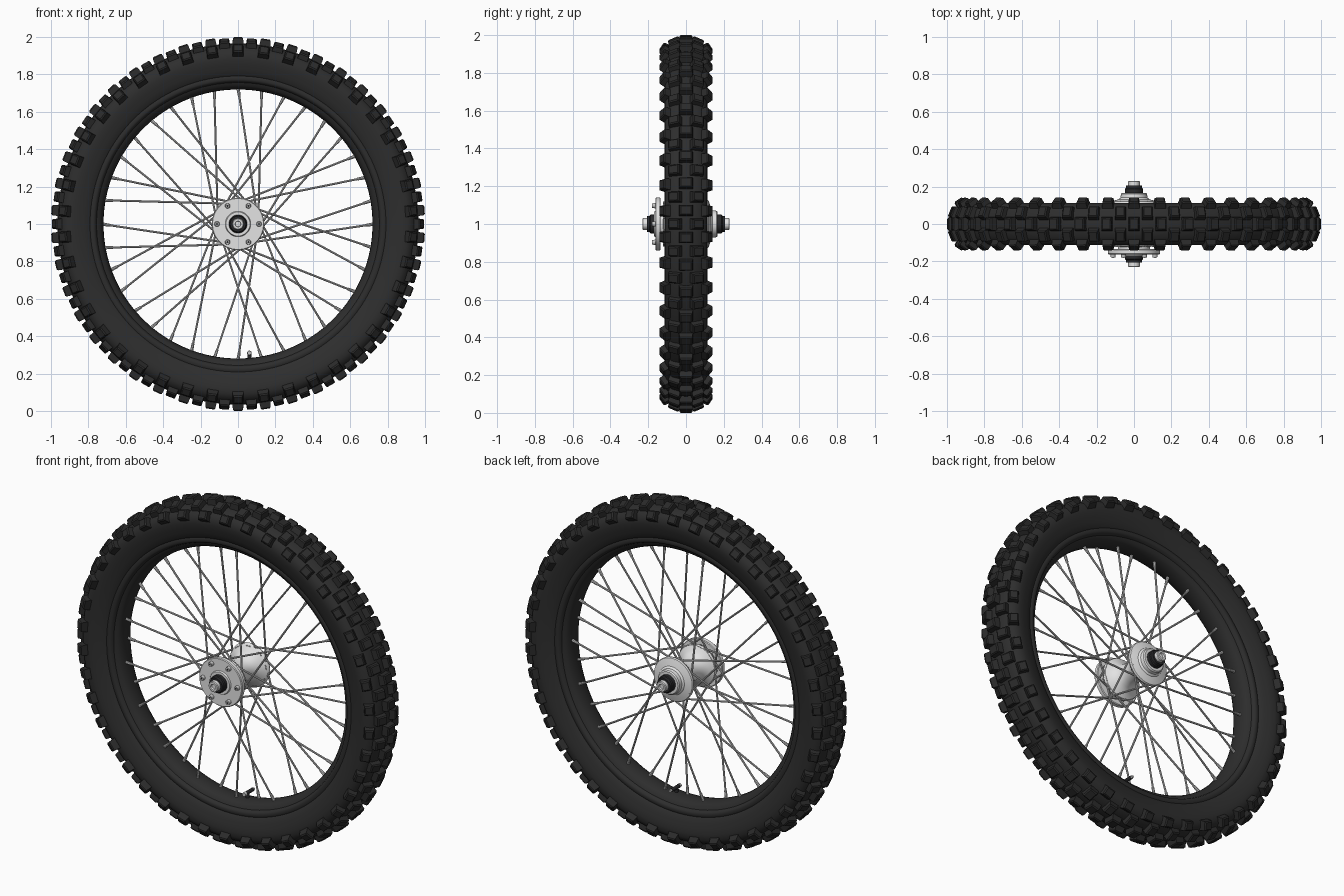
import bpy, bmesh, math
from mathutils import Matrix, Vector

if "Cube" in bpy.data.objects:
    bpy.data.objects.remove(bpy.data.objects["Cube"])

C = Vector((0, 0, 1))  # wheel centre, axle along y


def material(name, rgb):
    m = bpy.data.materials.new(name)
    m.diffuse_color = (*rgb, 1)
    m.use_nodes = True
    m.node_tree.nodes["Principled BSDF"].inputs["Base Color"].default_value = m.diffuse_color
    return m


RUBBER = material("black_rubber", (0.027, 0.027, 0.027))
KNOB = material("tread_rubber", (0.024, 0.024, 0.024))
RIM = material("rim_black", (0.026, 0.026, 0.026))
ALLOY = material("light_alloy", (0.77, 0.77, 0.77))
STEEL = material("spoke_steel", (0.56, 0.56, 0.56))
DARK = material("seal_black", (0.022, 0.022, 0.024))


def finish(name, bm, mat, angle=35):
    bmesh.ops.recalc_face_normals(bm, faces=bm.faces[:])
    me = bpy.data.meshes.new(name)
    bm.to_mesh(me)
    bm.free()
    me.materials.append(mat)
    ob = bpy.data.objects.new(name, me)
    bpy.context.collection.objects.link(ob)
    if angle:
        bpy.ops.object.select_all(action='DESELECT')
        ob.select_set(True)
        bpy.context.view_layer.objects.active = ob
        bpy.ops.object.shade_smooth_by_angle(angle=math.radians(angle))
    return ob


def lathe(name, profile, mat, steps=48, closed=False, angle=35):
    """Revolve (radius, y) points around the axle."""
    bm = bmesh.new()
    rings = []
    for r, y in profile:
        if r == 0:
            rings.append([bm.verts.new((0, y, 1))] * steps)
        else:
            rings.append([bm.verts.new((r * math.cos(2 * math.pi * i / steps), y,
                                        1 + r * math.sin(2 * math.pi * i / steps)))
                          for i in range(steps)])
    pairs = list(zip(rings, rings[1:]))
    if closed:
        pairs.append((rings[-1], rings[0]))
    for a, b in pairs:
        for i in range(steps):
            j = (i + 1) % steps
            bm.faces.new(list(dict.fromkeys((a[i], a[j], b[j], b[i]))))
    return finish(name, bm, mat, angle)


def rod(bm, a, b, r1, r2=None, sides=8):
    """Add a cylinder from a to b."""
    d = b - a
    mat = Matrix.Translation((a + b) / 2) @ d.to_track_quat('Z', 'Y').to_matrix().to_4x4()
    bmesh.ops.create_cone(bm, cap_ends=True, segments=sides, radius1=r1,
                          radius2=r2 or r1, depth=d.length, matrix=mat)


def polar(r, deg, y):
    t = math.radians(deg)
    return Vector((r * math.cos(t), y, 1 + r * math.sin(t)))


def mirrored(half):
    """Mirror a half profile that ends on y = 0."""
    return half + [(r, -y) for r, y in reversed(half[:-1])]


# Tyre carcass with a moulded bead line
lathe("tyre", mirrored([(0.79, 0.06), (0.79, 0.083), (0.798, 0.09), (0.825, 0.099),
                        (0.85, 0.107), (0.88, 0.113), (0.908, 0.112),
                        (0.932, 0.100), (0.952, 0.072), (0.962, 0.038), (0.965, 0)]),
      RUBBER, 128, closed=True, angle=40)

# Rim with side lips and a dropped centre
lathe("rim", mirrored([(0.80, 0.05), (0.80, 0.078), (0.788, 0.086), (0.772, 0.088),
                       (0.762, 0.082), (0.756, 0.068), (0.738, 0.06), (0.728, 0.045),
                       (0.721, 0.025), (0.719, 0)]), RIM, 128, closed=True, angle=40)

# Tread knobs: centre and shoulder blocks alternate with intermediate pairs
SLOTS = 84


def knob(bm, slot, r, y, tilt, across, along, height):
    spin = Matrix.Rotation(2 * math.pi * slot / SLOTS, 4, 'Y')
    place = (Matrix.Translation(C) @ spin @ Matrix.Translation((0, y, r))
             @ Matrix.Rotation(math.radians(-tilt), 4, 'X')
             @ Matrix.Translation((0, 0, -height / 2)))
    verts = bmesh.ops.create_cube(bm, size=1)['verts']
    for v in verts:
        taper = 0.92 if v.co.z > 0 else 1.06
        v.co = Vector((v.co.x * along * taper, v.co.y * across * taper, v.co.z * height))
    top = [f for f in {f for v in verts for f in v.link_faces}
           if all(v.co.z > 0 for v in f.verts)]
    edges = list({e for f in top for e in f.edges})
    res = bmesh.ops.bevel(bm, geom=edges, offset=0.006, segments=1, affect='EDGES')
    new = {v for v in verts if v.is_valid} | set(res['verts'])
    bmesh.ops.transform(bm, matrix=place, verts=list(new))


bm = bmesh.new()
for s in range(SLOTS):
    if s % 2 == 0:
        knob(bm, s, 1.0, 0, 0, 0.072, 0.058, 0.05)
        for side in (-1, 1):
            knob(bm, s, 0.942, side * 0.130, side * 56, 0.054, 0.058, 0.045)
    else:
        for side in (-1, 1):
            knob(bm, s, 0.985, side * 0.068, side * 22, 0.066, 0.056, 0.045)
finish("tread_knobs", bm, KNOB, angle=0)

# Hub shell: two spoke flanges joined by a waisted barrel
lathe("hub_shell", [(0, -0.14), (0.085, -0.14), (0.085, -0.122), (0.115, -0.118),
                    (0.122, -0.108), (0.118, -0.096), (0.09, -0.08), (0.068, -0.055),
                    (0.06, -0.02), (0.06, 0.02), (0.068, 0.05), (0.09, 0.08),
                    (0.118, 0.096), (0.126, 0.104), (0.128, 0.112), (0.124, 0.120),
                    (0.105, 0.126), (0.082, 0.132), (0.078, 0.138), (0.072, 0.141),
                    (0.07, 0.161), (0.064, 0.167), (0, 0.167)], ALLOY)

# Brake mounting plate on the front, with raised boss
lathe("mounting_plate", [(0, -0.134), (0.136, -0.134), (0.14, -0.138), (0.14, -0.158),
                         (0.136, -0.162), (0.068, -0.162), (0.064, -0.17), (0, -0.17)],
      ALLOY, 64)

# Six plate bolts with sockets
bm = bmesh.new()
for k in range(6):
    rod(bm, polar(0.112, 60 * k, -0.16), polar(0.112, 60 * k, -0.18), 0.0145, 0.012, 12)
finish("plate_bolts", bm, STEEL)
bm = bmesh.new()
for k in range(6):
    rod(bm, polar(0.112, 60 * k, -0.178), polar(0.112, 60 * k, -0.181), 0.006, sides=6)
finish("bolt_sockets", bm, DARK, 0)

# Dark bearing collars and light axle ends on both sides
for side, tag in ((-1, "front"), (1, "rear")):
    lathe(tag + "_collar", [(0, side * 0.16), (0.049, side * 0.16), (0.049, side * 0.188),
                            (0.044, side * 0.192), (0.042, side * 0.207), (0, side * 0.207)],
          DARK, 32)
    lathe(tag + "_axle_end", [(0, side * 0.2), (0.031, side * 0.2), (0.031, side * 0.227),
                              (0.027, side * 0.231), (0.016, side * 0.231),
                              (0.014, side * 0.22), (0, side * 0.22)], ALLOY, 24)

# Crossed spokes, alternating flanges and lean, with nipples at the rim
spokes, nipples = bmesh.new(), bmesh.new()
for k in range(36):
    rim_deg = 10 * k
    side = -1 if k % 2 else 1
    lean = 66 if (k // 2) % 2 else -66
    hub_end = polar(0.112, rim_deg + lean, side * 0.108)
    rim_end = polar(0.73, rim_deg, side * 0.016)
    rod(spokes, hub_end, rim_end, 0.0055)
    rod(nipples, rim_end, rim_end + (hub_end - rim_end).normalized() * 0.05, 0.0095, 0.0075)
    # Bent spoke head hooked through the flange
    rod(spokes, hub_end + Vector((0, 0.014, 0)), hub_end - Vector((0, 0.014, 0)), 0.007)
finish("spokes", spokes, STEEL)
finish("spoke_nipples", nipples, STEEL)

# Angled valve stem at the bottom of the rim, lying along the axle direction
bm = bmesh.new()
base, elbow = polar(0.73, -85, 0), polar(0.692, -85, 0)
rod(bm, base, elbow, 0.011, 0.010, 12)
rod(bm, elbow + Vector((0, -0.02, 0)), elbow + Vector((0, 0.05, 0)), 0.0105, sides=12)
finish("valve_stem", bm, DARK)
bm = bmesh.new()
rod(bm, elbow + Vector((0, -0.018, 0)), elbow + Vector((0, -0.032, 0)), 0.0125, 0.011, 12)
rod(bm, elbow + Vector((0, 0.048, 0)), elbow + Vector((0, 0.062, 0)), 0.008, 0.007, 12)
finish("valve_caps", bm, STEEL)
